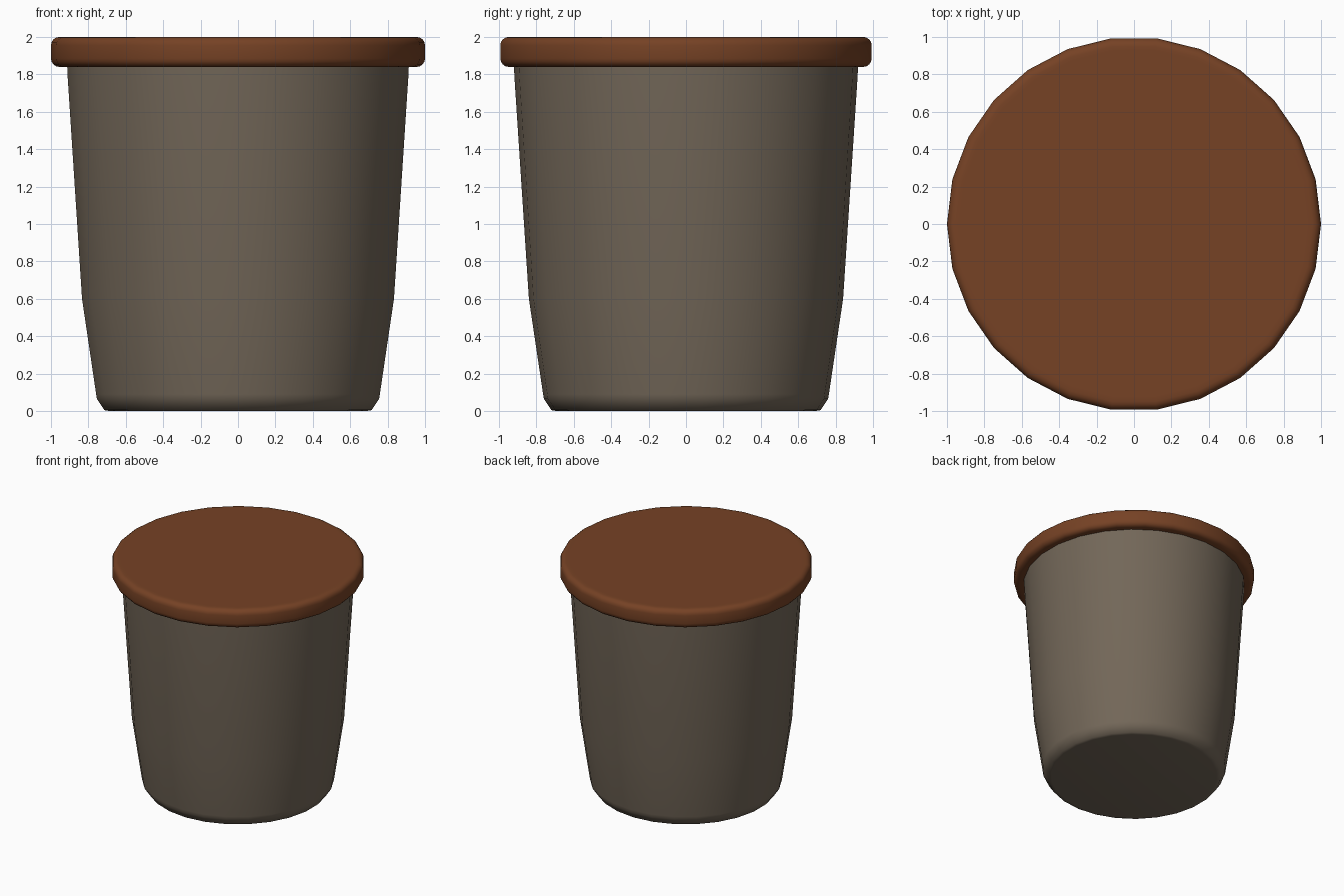
import bpy, bmesh
from math import cos, sin, tau, pi, radians

if "Cube" in bpy.data.objects:
    bpy.data.objects.remove(bpy.data.objects["Cube"])

SIDES = 26


def lathe(name, profile, start, color):
    """Revolve (radius, z) points about z, capping both ends."""
    bm = bmesh.new()
    rings = []
    for r, z in profile:
        rings.append([bm.verts.new((r * cos(start + tau * i / SIDES),
                                    r * sin(start + tau * i / SIDES), z))
                      for i in range(SIDES)])
    for low, high in zip(rings, rings[1:]):
        for i in range(SIDES):
            j = (i + 1) % SIDES
            bm.faces.new((low[i], low[j], high[j], high[i]))
    bm.faces.new(rings[0][::-1])
    bm.faces.new(rings[-1])
    for f in bm.faces:
        f.smooth = True
    mesh = bpy.data.meshes.new(name)
    bm.to_mesh(mesh)
    bm.free()
    mesh.set_sharp_from_angle(angle=radians(65))
    obj = bpy.data.objects.new(name, mesh)
    bpy.context.collection.objects.link(obj)
    mat = bpy.data.materials.new(name + "_color")
    mat.diffuse_color = (*color, 1)
    mat.use_nodes = True
    mat.node_tree.nodes["Principled BSDF"].inputs["Base Color"].default_value = mat.diffuse_color
    mesh.materials.append(mat)
    return obj


# Tapered cup with chamfered foot, narrowing in under the lid
lathe("cup_body",
      [(0.69, 0), (0.72, 0.005), (0.76, 0.065), (0.764, 0.09), (0.84, 0.6),
       (0.917, 1.78), (0.92, 1.845), (0.88, 1.86)],
      pi / 2, (0.17, 0.135, 0.098))

# Flat disc lid with a rounded rim
B = 0.045
bottom_round = [(1 - B + B * sin(a), 1.84 + B - B * cos(a))
                for a in (pi / 2 * k / 4 for k in range(5))]
top_round = [(r, 3.84 - z) for r, z in reversed(bottom_round)]
lathe("lid", [(0.9, 1.84)] + bottom_round + top_round + [(0.93, 2.0)],
      0, (0.18, 0.054, 0.018))
